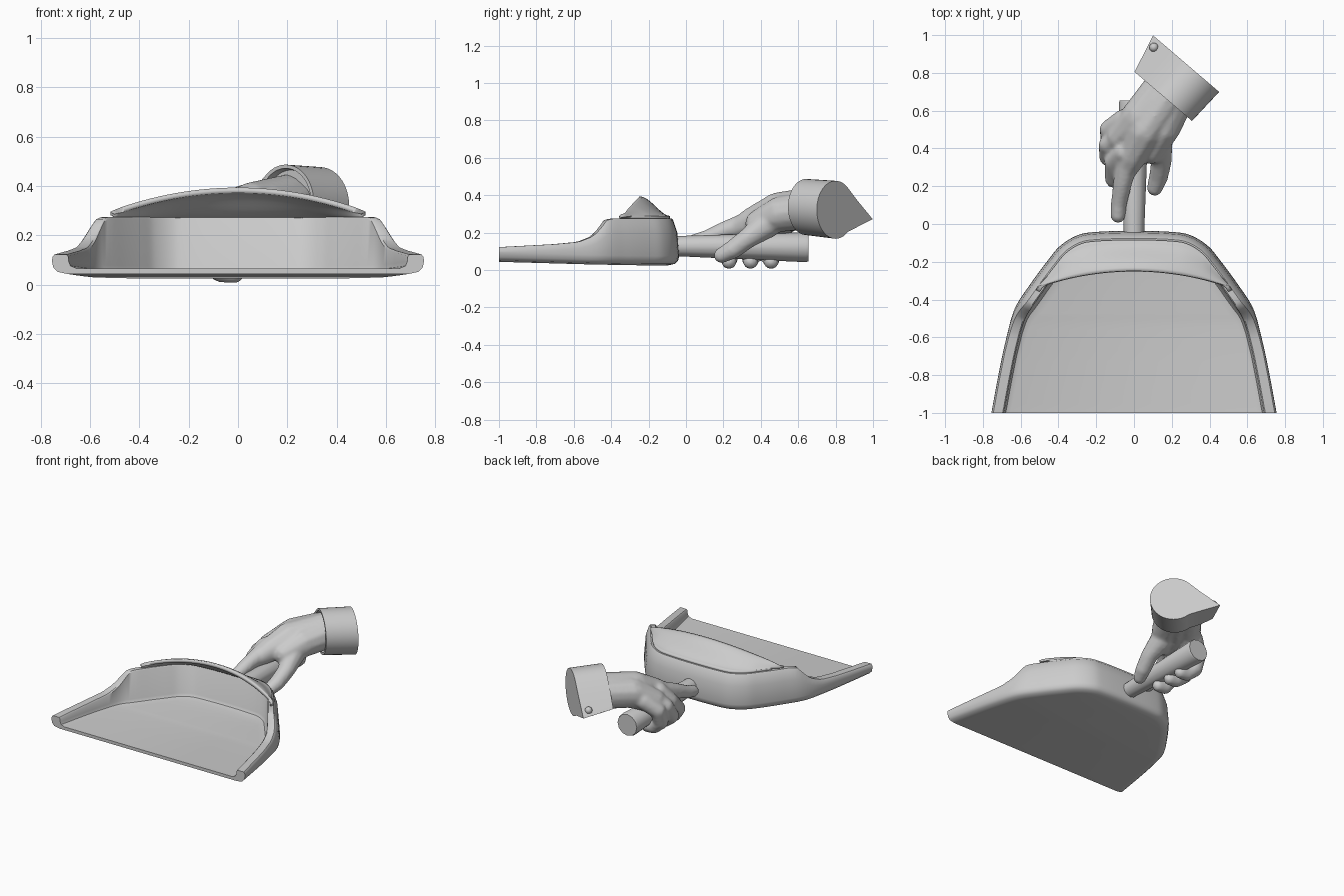
import bpy, bmesh, math
from mathutils import Vector, Matrix

if "Cube" in bpy.data.objects:
    bpy.data.objects.remove(bpy.data.objects["Cube"])


def finish(name, bm, angle=35, recalc=True):
    if recalc:
        bmesh.ops.recalc_face_normals(bm, faces=bm.faces)
    me = bpy.data.meshes.new(name)
    bm.to_mesh(me)
    bm.free()
    ob = bpy.data.objects.new(name, me)
    bpy.context.collection.objects.link(ob)
    bpy.ops.object.select_all(action='DESELECT')
    ob.select_set(True)
    bpy.context.view_layer.objects.active = ob
    bpy.ops.object.shade_smooth_by_angle(angle=math.radians(angle))
    return ob


def interp(table, y):
    for (a, va), (b, vb) in zip(table, table[1:]):
        if y <= b:
            return va + (vb - va) * max(0, (y - a) / (b - a))
    return table[-1][1]


def loft(bm, rows, closed=False):
    n = len(rows[0])
    for r0, r1 in zip(rows, rows[1:]):
        for i in range(n if closed else n - 1):
            j = (i + 1) % n
            bm.faces.new((r0[i], r0[j], r1[j], r1[i]))


# Plan outline of the pan, right half, smoothed then mirrored
half = [(.755, -1), (.718, -.8), (.68, -.62), (.632, -.45), (.55, -.32), (.458, -.195),
        (.39, -.115), (.30, -.06), (.2, -.042), (0, -.036)]
ctrl = [Vector(p) for p in half]
ctrl = [ctrl[0] * 2 - ctrl[1]] + ctrl + [Vector((-.2, -.042))]
right = []
for k in range(1, len(ctrl) - 2):
    p0, p1, p2, p3 = ctrl[k - 1:k + 3]
    for s in range(6):
        t = s / 6
        right.append(.5 * (2 * p1 + (p2 - p0) * t + (2 * p0 - 5 * p1 + 4 * p2 - p3) * t * t
                           + (3 * p1 - p0 - 3 * p2 + p3) * t ** 3))
outline = right + [Vector((0, -.036))] + [Vector((-p.x, p.y)) for p in reversed(right)]
N = len(outline)
inward = []
for i in range(N):
    if i in (0, N - 1):
        inward.append(Vector((-1 if i == 0 else 1, 0)))
    else:
        d = (outline[i + 1] - outline[i - 1]).normalized()
        inward.append(Vector((-d.y, d.x)))

# Pan: floor and wall swept round the outline
rim = [(-1, .122), (-.7, .138), (-.57, .15), (-.49, .18), (-.44, .225), (-.405, .265), (-.37, .275), (0, .275)]
base = [(-1, .044), (-.5, .03), (-.2, .025), (0, .025)]
bm = bmesh.new()
rows = []
for p, n in zip(outline, inward):
    h, b = interp(rim, p.y), interp(base, p.y)
    f = max(0, (h - .14) / .135)
    lean, w = .03 * f, .066 - .018 * f
    prof = [(.06, b), (.022, b + .008), (.006, b + .025), (0, b + .05),
            (lean * .35, b + (h - b) * .7), (lean + .003, h - .008), (lean + .01, h),
            (lean + w - .007, h), (lean + w, h - .008),
            (.068 + .015 * f, b + .05), (.075 + .02 * f, b + .032), (.1 + .035 * f, b + .022)]
    rows.append([bm.verts.new((*(p + n * d), z)) for d, z in prof])
loft(bm, rows)
for k in (0, -1):
    for i in range(N // 2):
        q = [rows[i][k], rows[i + 1][k], rows[N - 2 - i][k], rows[N - 1 - i][k]]
        if q[1] is q[2]:
            q.pop(2)
        bm.faces.new(q)
bm.faces.new(rows[0] + rows[-1][::-1])
finish("dustpan_tray", bm, 40)

# Hood: arched front edge sloping down to the rear rim
bm = bmesh.new()
rows = []
for p, n in zip(outline, inward):
    q = p + n * .05
    if q.y < -.365:
        continue
    k = min(1, (q.x / .55) ** 2)
    front = Vector((q.x, min(q.y - .006, -.25 - .1 * k)))
    zf = .275 + .108 * (1 - k)
    row = []
    for s in range(11):
        t = s / 10
        c = front.lerp(q, t)
        row.append(bm.verts.new((c.x, c.y, .278 + (zf - .278) * (1 - 3 * t * t + 2 * t ** 3))))
    rows.append(row)
loft(bm, rows)
hood = finish("dustpan_hood", bm)
m = hood.modifiers.new("thickness", 'SOLIDIFY')
m.thickness, m.offset = .022, 0

# Handle: tapered rod
bm = bmesh.new()
rows = []
for y, r, z in ((-.07, .053, .128), (.64, .08, .122), (.655, .075, .122)):
    rows.append([bm.verts.new((r * math.cos(a * math.tau / 12), y, z + r * math.sin(a * math.tau / 12)))
                 for a in range(12)])
loft(bm, rows, True)
bm.faces.new(rows[0])
bm.faces.new(rows[-1])
finish("handle", bm, 50)

# Hand: overlapping balls along each limb, fused by remeshing
hand = bmesh.new()


def limb(pts):
    for a, b in zip(pts, pts[1:]):
        for s in range(9):
            x, y, z, r = (u + (v - u) * s / 8 for u, v in zip(a, b))
            bmesh.ops.create_icosphere(hand, subdivisions=2, radius=r, matrix=Matrix.Translation((x, y, z)))


limb([(.225, .68, .325, .105), (.15, .51, .30, .098), (.09, .39, .25, .075)])
limb([(.16, .74, .33, .1), (.03, .57, .31, .1), (-.07, .46, .24, .08)])
limb([(.20, .70, .335, .115), (.06, .5, .31, .11), (-.01, .36, .26, .08), (-.05, .27, .22, .055)])
limb([(-.03, .36, .26, .066), (-.06, .22, .215, .052), (-.08, .11, .17, .044), (-.085, .045, .152, .041)])  # index
limb([(.13, .44, .25, .078), (.145, .33, .17, .056), (.13, .25, .11, .052), (.11, .19, .078, .043)])  # thumb
for yk, yt, dx in ((.38, .23, .03), (.47, .345, 0), (.55, .455, .005)):  # curled fingers
    limb([(-.05, yk, .27, .062), (-.135 + dx, yk - .05, .2, .054), (-.135 + dx, yt + .01, .11, .051),
          (-.07, yt, .054, .046), (-.015, yt, .046, .042)])
hand_ob = finish("hand", hand, 180, False)
m = hand_ob.modifiers.new("fuse", 'REMESH')
m.mode, m.voxel_size, m.use_smooth_shade = 'VOXEL', .011, True
m = hand_ob.modifiers.new("soften", 'SMOOTH')
m.factor, m.iterations = .5, 5

# Cuff: round sleeve pinched to a seam on one side
side = Vector((-.76, .65, 0))


def cuff_ring(bm, centre, r, tip, drop):
    pts = []
    for i in range(33):
        a = math.radians(50 + 260 * i / 32)
        pts.append((r * math.cos(a), r * math.sin(a)))
    pts += [(r * 1.15, -r * .48 + drop * .35), (tip, drop), (r * 1.15, r * .42 + drop * .3)]
    return [bm.verts.new(Vector(centre) + side * s + Vector((0, 0, z))) for s, z in pts]


bm = bmesh.new()
rows = [cuff_ring(bm, (.215, .675, .335), .13, .225, -.045),
        cuff_ring(bm, (.193, .643, .337), .135, .235, -.045),
        cuff_ring(bm, (.193, .643, .337), .15, .25, -.045),
        cuff_ring(bm, (.333, .80, .322), .155, .305, -.05)]
loft(bm, rows, True)
bm.faces.new(rows[0])
bm.faces.new(rows[-1])
finish("sleeve_cuff", bm, 35)

# Cuff button
bm = bmesh.new()
bmesh.ops.create_uvsphere(bm, u_segments=16, v_segments=10, radius=.024,
                          matrix=Matrix.Translation((.105, .935, .305)))
finish("cuff_button", bm, 60)
